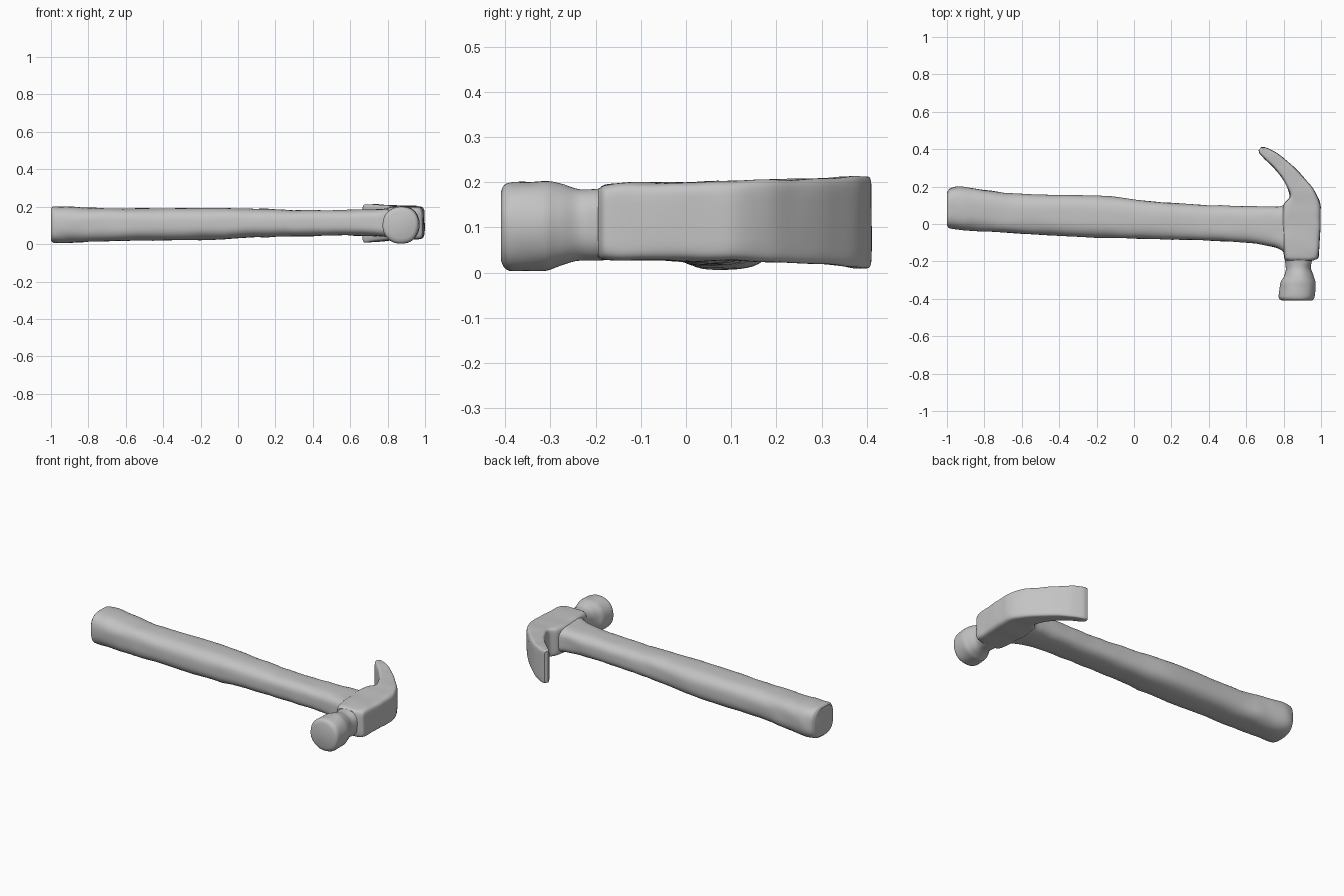
import bpy, bmesh, math
from mathutils import Vector, noise

if "Cube" in bpy.data.objects:
    bpy.data.objects.remove(bpy.data.objects["Cube"])

steel = bpy.data.materials.new("worn grey")
steel.use_nodes = True
steel.diffuse_color = (0.55, 0.55, 0.55, 1)
steel.node_tree.nodes["Principled BSDF"].inputs["Base Color"].default_value = (0.55, 0.55, 0.55, 1)


def slope(a, b):
    return 2 * a * b / (a + b) if a * b > 0 else 0


def smooth_stations(rows, steps):
    """Fill in between stations without overshooting them."""
    rows = [Vector(r) for r in rows]
    diff = [b - a for a, b in zip(rows, rows[1:])]
    diff = [diff[0]] + diff + [diff[-1]]
    tang = [Vector([slope(a, b) for a, b in zip(p, q)]) for p, q in zip(diff, diff[1:])]
    out = []
    for i in range(len(rows) - 1):
        for s in range(steps):
            t = s / steps
            h = t * t * (3 - 2 * t)
            out.append(rows[i] * (1 - h) + rows[i + 1] * h
                       + tang[i] * (t * (1 - t) ** 2) - tang[i + 1] * (t * t * (1 - t)))
    return out + [rows[-1]]


def power(v, e):
    return math.copysign(abs(v) ** e, v)


def loft(name, rows, steps=5, sides=48, rough=0.004):
    """Each station: side point A (x, y), side point B (x, y), bottom z, top z, squareness."""
    bm = bmesh.new()
    rings = []
    for ax, ay, bx, by, z0, z1, n in smooth_stations(rows, steps):
        a, b = Vector((ax, ay, 0)), Vector((bx, by, 0))
        mid = (a + b) / 2 + Vector((0, 0, (z0 + z1) / 2))
        ring = []
        for k in range(sides):
            t = math.tau * (k + 0.5) / sides
            off = (b - a) / 2 * power(math.cos(t), 2 / n)
            off.z = (z1 - z0) / 2 * power(math.sin(t), 2 / n)
            p = mid + off
            p += off.normalized() * rough * noise.noise(p * 14)
            ring.append(bm.verts.new(p))
        rings.append(ring)
    for r, q in zip(rings, rings[1:]):
        for k in range(sides):
            j = (k + 1) % sides
            bm.faces.new((r[k], r[j], q[j], q[k]))
    bm.faces.new(rings[0])
    bm.faces.new(rings[-1])
    bmesh.ops.recalc_face_normals(bm, faces=bm.faces)
    me = bpy.data.meshes.new(name)
    bm.to_mesh(me)
    bm.free()
    me.materials.append(steel)
    ob = bpy.data.objects.new(name, me)
    bpy.context.collection.objects.link(ob)
    bpy.ops.object.select_all(action="DESELECT")
    ob.select_set(True)
    bpy.context.view_layer.objects.active = ob
    bpy.ops.object.shade_smooth_by_angle(angle=math.radians(40))
    return ob


# Handle, from the flared butt to the eye inside the head
handle = [(x, y0, x, y1, z0, z1, n) for x, y0, y1, z0, z1, n in [
    (-1, -0.01, 0.17, 0.02, 0.19, 2.8),
    (-0.985, -0.025, 0.19, 0.008, 0.202, 2.8),
    (-0.93, -0.03, 0.2, 0.006, 0.202, 2.8),
    (-0.8, -0.04, 0.182, 0.012, 0.196, 2.8),
    (-0.6, -0.052, 0.16, 0.018, 0.19, 2.8),
    (-0.2, -0.073, 0.152, 0.022, 0.193, 2.8),
    (0.1, -0.08, 0.12, 0.036, 0.188, 2.8),
    (0.35, -0.087, 0.104, 0.042, 0.181, 2.8),
    (0.62, -0.102, 0.094, 0.046, 0.184, 3),
    (0.77, -0.132, 0.093, 0.04, 0.188, 3.5),
    (0.84, -0.17, 0.12, 0.035, 0.192, 4),
    (0.95, -0.17, 0.12, 0.04, 0.19, 4)]]
loft("handle", handle)

# Striking face and neck, round in section
poll = [(x0, y, x1, y, z0, z1, n) for y, x0, x1, z0, z1, n in [
    (-0.41, 0.795, 0.95, 0.025, 0.18, 2.1),
    (-0.402, 0.78, 0.962, 0.01, 0.195, 2.1),
    (-0.385, 0.775, 0.968, 0.003, 0.2, 2.2),
    (-0.32, 0.78, 0.972, 0.003, 0.203, 2.2),
    (-0.28, 0.8, 0.96, 0.014, 0.196, 2.2),
    (-0.235, 0.812, 0.945, 0.025, 0.186, 2.3),
    (-0.2, 0.81, 0.952, 0.026, 0.187, 2.5),
    (-0.12, 0.79, 0.98, 0.028, 0.19, 3)]]
loft("striking_face", poll)

# Cheek block sweeping into the curved claw: inner point, outer point
claw = [
    (0.81, -0.195, 0.962, -0.195, 0.034, 0.186, 4),
    (0.805, -0.18, 0.985, -0.18, 0.028, 0.195, 6),
    (0.8, -0.13, 0.99, -0.14, 0.026, 0.199, 7),
    (0.79, 0, 0.997, 0, 0.025, 0.201, 7),
    (0.8, 0.1, 0.998, 0.09, 0.025, 0.203, 7),
    (0.833, 0.15, 0.965, 0.175, 0.024, 0.206, 7),
    (0.81, 0.215, 0.905, 0.252, 0.022, 0.207, 7),
    (0.755, 0.292, 0.83, 0.328, 0.017, 0.209, 7),
    (0.695, 0.35, 0.755, 0.385, 0.012, 0.213, 7),
    (0.67, 0.378, 0.7, 0.41, 0.01, 0.214, 7),
    (0.666, 0.395, 0.68, 0.411, 0.016, 0.208, 6)]
loft("claw", claw, steps=6)
